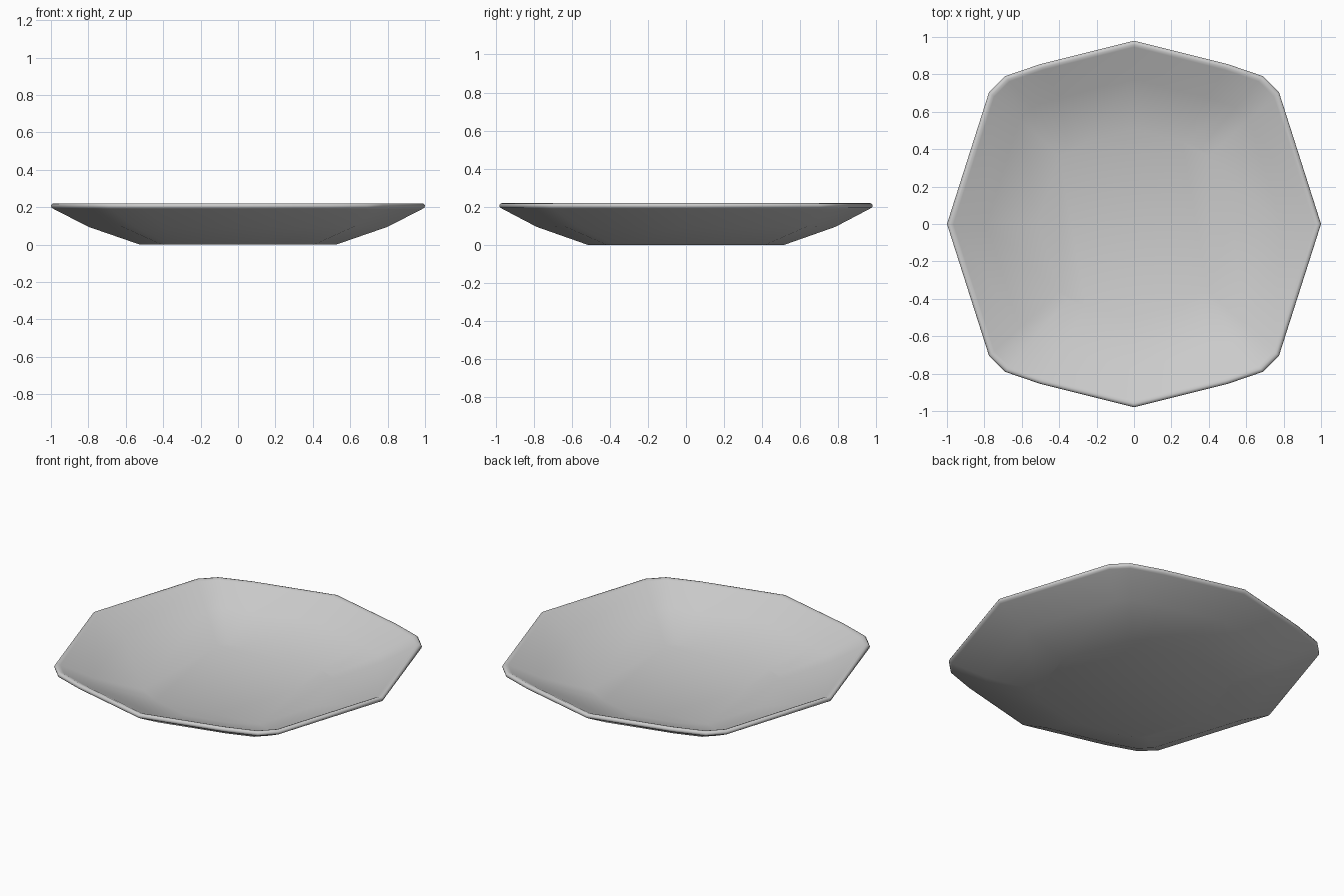
import bpy, bmesh

if "Cube" in bpy.data.objects:
    bpy.data.objects.remove(bpy.data.objects["Cube"])

# Plan outline: one quadrant, mirrored to a full loop
quad = [(1.0, 0.0), (0.775, 0.705), (0.69, 0.79), (0.5, 0.855), (0.0, 0.98)]
half = quad + [(-x, y) for x, y in quad[-2::-1]]
outline = half + [(x, -y) for x, y in half[-2:0:-1]]

# Cross-section (scale, height): underside, rounded rim, then inside
profile = [(0.525, 0.0), (0.80, 0.095), (0.985, 0.19), (0.997, 0.197),
           (1.0, 0.208), (0.994, 0.218), (0.98, 0.22), (0.965, 0.214),
           (0.79, 0.124), (0.515, 0.03)]

bm = bmesh.new()
rings = [[bm.verts.new((x * s, y * s, z)) for x, y in outline] for s, z in profile]
n = len(outline)
for a, b in zip(rings, rings[1:]):
    for i in range(n):
        j = (i + 1) % n
        bm.faces.new((a[i], a[j], b[j], b[i]))

# Close the base and the inside floor
bm.faces.new(rings[0][::-1])
bm.faces.new(rings[-1])
bmesh.ops.recalc_face_normals(bm, faces=bm.faces)
for f in bm.faces:
    f.smooth = True

mesh = bpy.data.meshes.new("dish")
bm.to_mesh(mesh)
bm.free()
dish = bpy.data.objects.new("dish", mesh)
bpy.context.collection.objects.link(dish)
